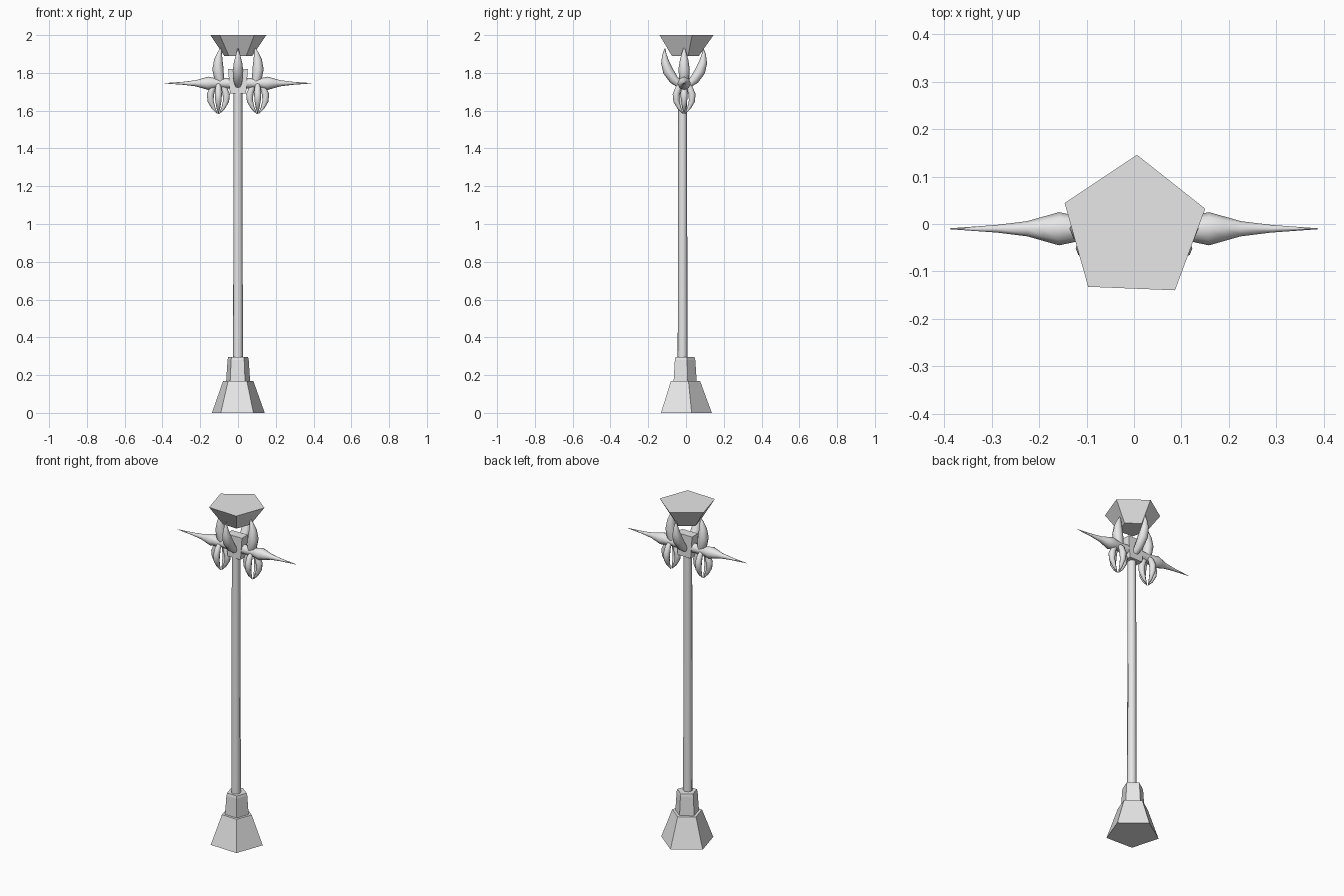
import bpy, bmesh
from math import sin, cos, pi, radians
from mathutils import Vector

cube = bpy.data.objects.get("Cube")
if cube:
    bpy.data.objects.remove(cube, do_unlink=True)

grey = bpy.data.materials.new("plain_grey")
grey.use_nodes = True
grey.diffuse_color = (0.8, 0.8, 0.8, 1)
grey.node_tree.nodes["Principled BSDF"].inputs["Base Color"].default_value = (0.8, 0.8, 0.8, 1)

CY = -0.01          # depth of the central axis
TURN = radians(87.7)  # rotation shared by the five-sided parts


def finish(bm, name, angle):
    """Turn a bmesh into a shaded object."""
    bmesh.ops.recalc_face_normals(bm, faces=bm.faces)
    mesh = bpy.data.meshes.new(name)
    bm.to_mesh(mesh)
    bm.free()
    mesh.materials.append(grey)
    obj = bpy.data.objects.new(name, mesh)
    bpy.context.collection.objects.link(obj)
    if angle:
        bpy.ops.object.select_all(action='DESELECT')
        obj.select_set(True)
        bpy.context.view_layer.objects.active = obj
        bpy.ops.object.shade_smooth_by_angle(angle=radians(angle))
    return obj


def sweep(name, path, radii, side, sides=8, turn=0.0, angle=50):
    """Skin rings of varying radius along a path lying square to the side vector."""
    bm = bmesh.new()
    path, side = [Vector(p) for p in path], Vector(side).normalized()
    rings = []
    for i, (p, r) in enumerate(zip(path, radii)):
        along = path[min(i + 1, len(path) - 1)] - path[max(i - 1, 0)]
        up = along.normalized().cross(side)
        rings.append([bm.verts.new(p + r * (cos(a) * side + sin(a) * up))
                      for a in (turn + 2 * pi * k / sides for k in range(sides))])
    for a, b in zip(rings, rings[1:]):
        for k in range(sides):
            n = (k + 1) % sides
            bm.faces.new((a[k], a[n], b[n], b[k]))
    bm.faces.new(rings[0])
    bm.faces.new(rings[-1])
    return finish(bm, name, angle)


def column(name, levels, sides, y=CY, turn=TURN, angle=0):
    """Upright part from (height, radius) levels."""
    return sweep(name, [(0, y, z) for z, r in levels], [r for z, r in levels],
                 (1, 0, 0), sides, turn, angle)


def claw(name, centre, direction, profile):
    """Curved tapering claw; profile lists (outward, height, radius)."""
    d = Vector((*direction, 0))
    path = [Vector(centre) + d * o + Vector((0, 0, z)) for o, z, r in profile]
    return sweep(name, path, [r for o, z, r in profile], (-d.y, d.x, 0))


# Base, collar, pole and bowl
column("base", [(0, 0.147), (0.17, 0.084)], 5)
column("collar", [(0.165, 0.067), (0.28, 0.059), (0.295, 0.055)], 5)
column("pole", [(0.28, 0.026), (1.72, 0.023)], 8, y=-0.018, angle=50)
column("bowl", [(1.89, 0.078), (2.0, 0.156)], 5)

# Central block
bm = bmesh.new()
bmesh.ops.create_cube(bm, size=1)
for v in bm.verts:
    wide = 0.104 if v.co.z > 0 else 0.085
    v.co = Vector((v.co.x * wide, v.co.y * 0.055 + CY, 1.755 + v.co.z * 0.13))
finish(bm, "head_block", 0)

# Cross arm with a long spike at each end
half = [(0.0, 0.03), (0.09, 0.026), (0.125, 0.028), (0.158, 0.035), (0.19, 0.026),
        (0.225, 0.016), (0.29, 0.008), (0.388, 0.001)]
for s, label in ((1, "left"), (-1, "right")):
    sweep(label + "_spike", [(s * x, CY, 1.745) for x, r in half],
          [r for x, r in half], (0, 1, 0))

# Four upright claws under the bowl
side_claw = [(0.085, 1.74, 0.018), (0.1, 1.77, 0.026), (0.106, 1.82, 0.03),
             (0.104, 1.87, 0.022), (0.096, 1.91, 0.011), (0.088, 1.935, 0.002)]
end_claw = [(0.02, 1.735, 0.018), (0.055, 1.765, 0.025), (0.085, 1.81, 0.028),
            (0.1, 1.855, 0.022), (0.104, 1.895, 0.012), (0.102, 1.93, 0.002)]
for label, d, shape in (("left", (1, 0), side_claw), ("right", (-1, 0), side_claw),
                        ("front", (0, -1), end_claw), ("back", (0, 1), end_claw)):
    claw(label + "_upper_claw", (0, CY, 0), d, shape)

# Two hanging clusters of four talons below the arm
talon = [(0.008, 1.745, 0.012), (0.03, 1.72, 0.016), (0.042, 1.685, 0.019),
         (0.041, 1.65, 0.016), (0.026, 1.615, 0.01), (0.004, 1.582, 0.001)]
for s, label in ((1, "left"), (-1, "right")):
    for place, d in (("outer", (s, 0)), ("inner", (-s, 0)),
                     ("front", (0, -1)), ("back", (0, 1))):
        claw(f"{label}_{place}_talon", (s * 0.104, CY, 0), d, talon)
